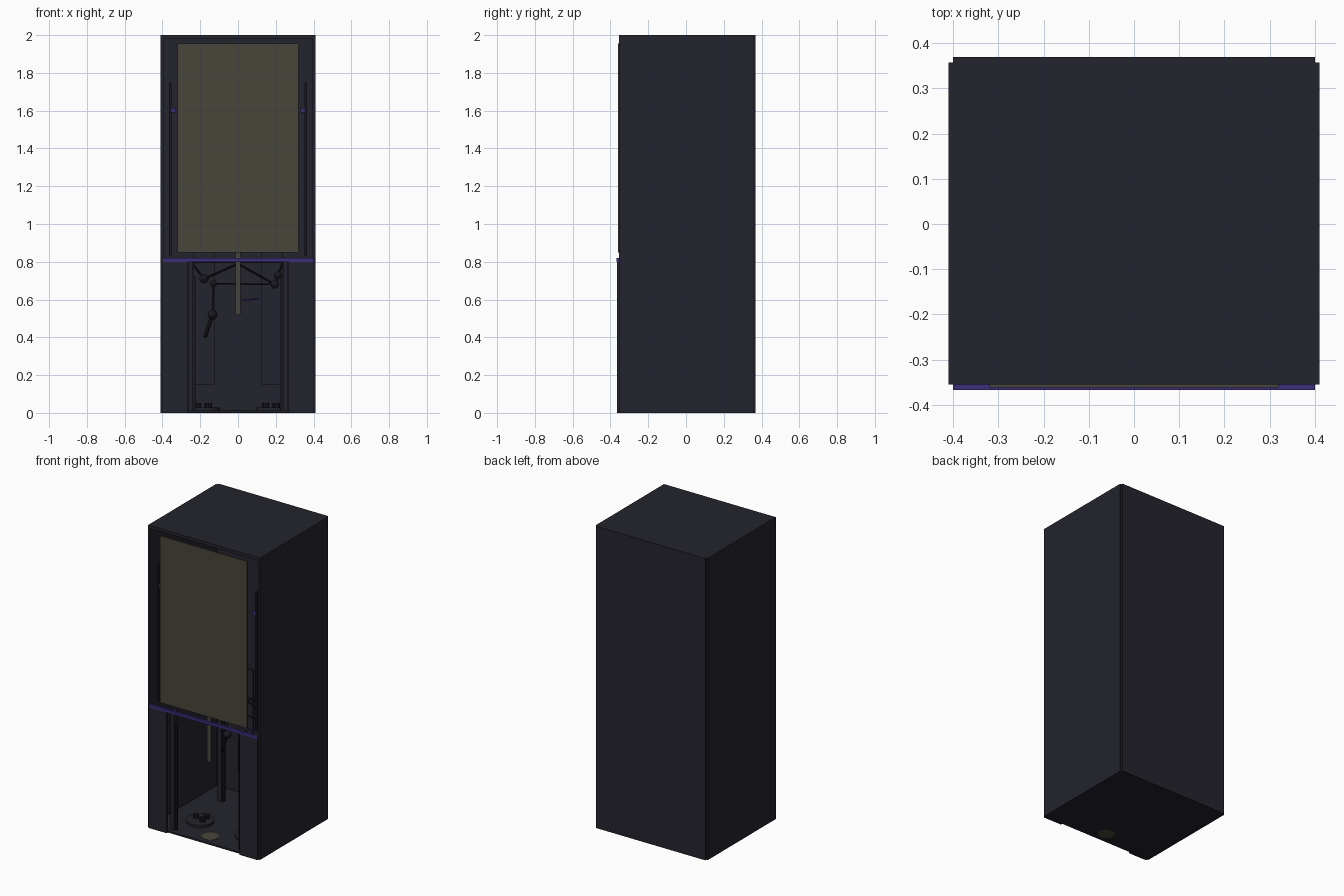
import bpy, math
from mathutils import Vector

if "Cube" in bpy.data.objects:
    bpy.data.objects.remove(bpy.data.objects["Cube"])


def material(name, rgb):
    m = bpy.data.materials.new(name)
    m.diffuse_color = (*rgb, 1)
    m.use_nodes = True
    m.node_tree.nodes["Principled BSDF"].inputs["Base Color"].default_value = m.diffuse_color
    return m


NAVY = material("dark navy", (0.017, 0.017, 0.026))
BLACK = material("soft black", (0.009, 0.009, 0.013))
OLIVE = material("dull olive", (0.064, 0.060, 0.041))
PURPLE = material("deep purple", (0.045, 0.027, 0.19))


def box(name, x, y, z, mat):
    """Box from its (min, max) range on each axis."""
    bpy.ops.mesh.primitive_cube_add(
        size=1, location=[(r[0] + r[1]) / 2 for r in (x, y, z)])
    ob = bpy.context.object
    ob.name = name
    ob.scale = [r[1] - r[0] for r in (x, y, z)]
    bpy.ops.object.transform_apply(location=False, rotation=False, scale=True)
    ob.data.materials.append(mat)
    return ob


def rod(name, a, b, radius, mat, sides=12):
    """Cylinder between two points."""
    a, b = Vector(a), Vector(b)
    d = b - a
    bpy.ops.mesh.primitive_cylinder_add(
        vertices=sides, radius=radius, depth=d.length, location=(a + b) / 2,
        rotation=d.to_track_quat('Z', 'Y').to_euler())
    ob = bpy.context.object
    ob.name = name
    ob.data.materials.append(mat)
    bpy.ops.object.shade_smooth_by_angle(angle=math.radians(40))
    return ob


def ball(name, p, radius, mat):
    bpy.ops.mesh.primitive_uv_sphere_add(segments=12, ring_count=8,
                                         radius=radius, location=p)
    ob = bpy.context.object
    ob.name = name
    ob.data.materials.append(mat)
    bpy.ops.object.shade_smooth()


def mirrored(name, x, y, z, mat):
    """The same box on the left and the right."""
    box("right_" + name, x, y, z, mat)
    box("left_" + name, (-x[1], -x[0]), y, z, mat)


# Cabinet shell, open at the front
mirrored("side_wall", (0.395, 0.41), (-0.355, 0.357), (0, 2), NAVY)
box("roof", (-0.395, 0.395), (-0.355, 0.357), (1.98, 2), NAVY)
box("floor", (-0.395, 0.395), (-0.355, 0.357), (0.001, 0.012), NAVY)
box("back_panel", (-0.40, 0.40), (0.345, 0.369), (0, 2), NAVY)

# Lower front panels and the trim bar above them
mirrored("front_panel", (0.267, 0.40), (-0.366, -0.352), (0, 0.80), NAVY)
box("trim_bar", (-0.40, 0.40), (-0.367, -0.352), (0.80, 0.82), PURPLE)

# Upper display plate and the strip hanging behind it
box("display_plate", (-0.32, 0.32), (-0.361, -0.353), (0.85, 1.955), OLIVE)
box("hanging_strip", (-0.014, 0.014), (-0.305, -0.295), (0.52, 0.95), OLIVE)

# Upper guide rails with small sliders
mirrored("guide_rail", (0.352, 0.366), (-0.325, -0.30), (0.83, 1.75), BLACK)
mirrored("rail_slider", (0.33, 0.352), (-0.325, -0.305), (1.59, 1.615), PURPLE)

# Four channel-shaped pillars
for tag, y in (("front", -0.31), ("back", 0.185)):
    mirrored(tag + "_pillar", (0.238, 0.265), (y - 0.02, y + 0.02), (0.012, 0.80), NAVY)
    mirrored(tag + "_pillar_rib", (0.226, 0.238), (y - 0.007, y + 0.007), (0.012, 0.72), BLACK)

# Inner panels on the back wall
mirrored("inner_panel", (0.125, 0.235), (0.335, 0.345), (0.15, 0.85), NAVY)

# Floor discs: flush inlay and round bases with knobs
rod("floor_inlay", (-0.012, -0.275, 0), (-0.012, -0.275, 0.014), 0.052, OLIVE, 32)
for side in (-1, 1):
    cx, cy = side * 0.18, -0.14
    rod("round_base", (cx, cy, 0.01), (cx, cy, 0.028), 0.085, NAVY, 32)
    for dx, dy in ((-0.035, 0.01), (0.025, -0.01), (0.02, 0.04)):
        rod("base_knob", (cx + dx, cy + dy, 0.028), (cx + dx, cy + dy, 0.052),
            0.018, BLACK, 8)

# Jointed arms spanning the middle of the cabinet
Y = 0.08
joints = {
    "hub": (0, Y, 0.79), "l1": (-0.18, Y, 0.71), "l2": (-0.13, Y, 0.685),
    "grip": (-0.135, Y, 0.52), "tip": (-0.175, Y, 0.40),
    "r1": (0.195, Y, 0.68), "r2": (0.21, Y, 0.73),
    "tl": (-0.25, Y, 0.80), "tr": (0.24, Y, 0.80)}
links = (("hub", "l1", 0.006), ("hub", "r1", 0.006), ("l1", "tl", 0.006),
         ("l2", "grip", 0.004), ("l2", "r1", 0.004), ("grip", "tip", 0.010),
         ("r1", "r2", 0.010), ("r2", "tr", 0.006), ("tl", "tr", 0.006))
for a, b, r in links:
    rod("arm_link", joints[a], joints[b], r, BLACK, 8)
for key, r in (("l1", 0.024), ("l2", 0.017), ("grip", 0.026), ("r1", 0.022), ("r2", 0.02)):
    ball("arm_joint", joints[key], r, BLACK)

# Small cable piece under the arms
rod("cable", (0.02, Y, 0.595), (0.11, Y, 0.605), 0.004, PURPLE, 6)
